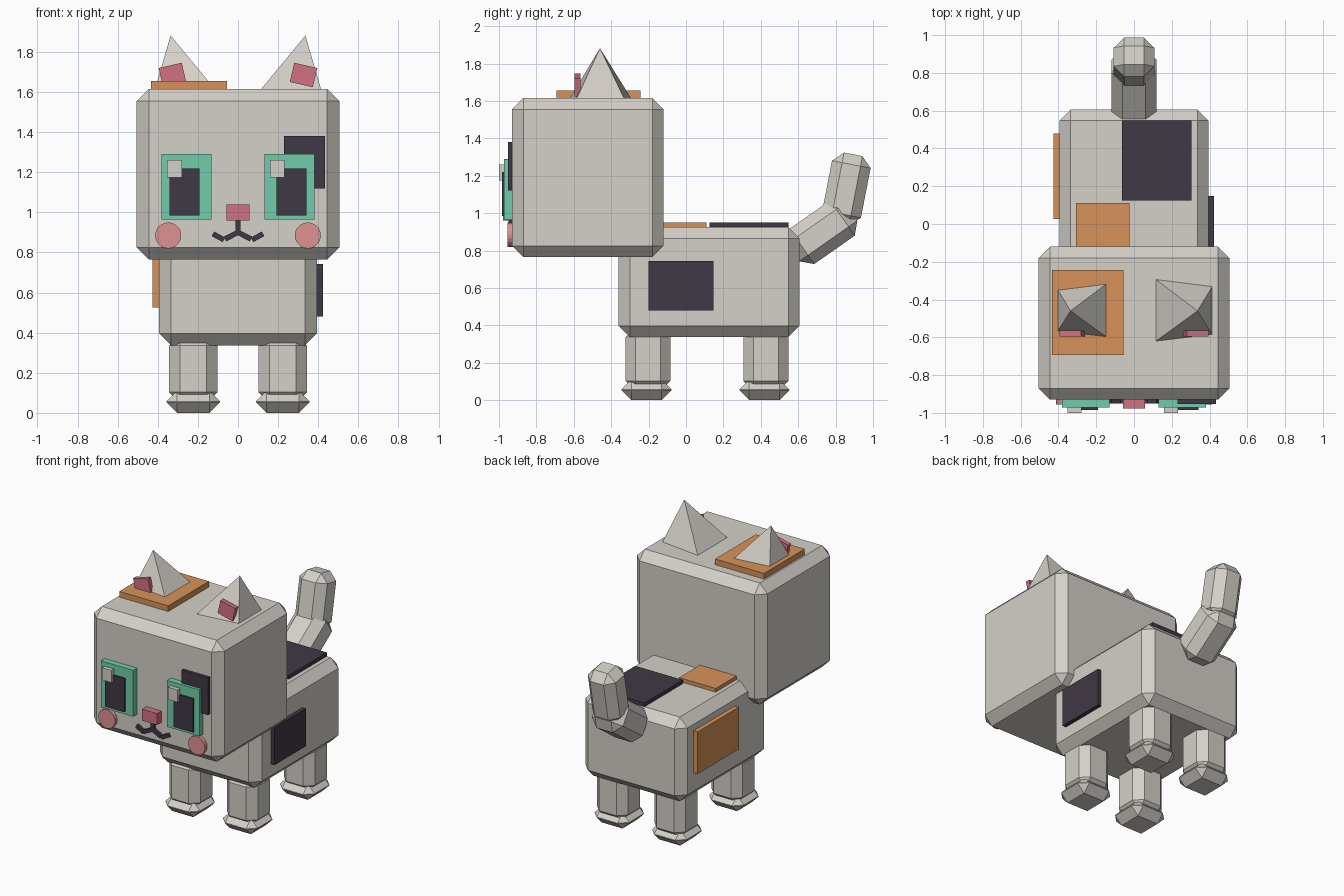
import bpy
import bmesh
from math import radians, atan2, hypot, pi
from mathutils import Matrix, Vector

cube = bpy.data.objects.get("Cube")
if cube:
    bpy.data.objects.remove(cube, do_unlink=True)


def material(name, rgb):
    mat = bpy.data.materials.new(name)
    mat.use_nodes = True
    color = (*rgb, 1)
    mat.diffuse_color = color
    mat.node_tree.nodes["Principled BSDF"].inputs["Base Color"].default_value = color
    return mat


FUR = material("pale_grey_fur", (0.66, 0.63, 0.58))
ORANGE = material("orange_patch", (0.68, 0.29, 0.10))
DARK = material("dark_plum", (0.051, 0.04, 0.06))
TEAL = material("teal_eye", (0.165, 0.61, 0.41))
PINK = material("pink", (0.64, 0.165, 0.23))
BLUSH = material("blush", (0.72, 0.29, 0.28))


def make_object(name, bm, mat):
    bmesh.ops.recalc_face_normals(bm, faces=bm.faces)
    mesh = bpy.data.meshes.new(name)
    bm.to_mesh(mesh)
    bm.free()
    mesh.materials.append(mat)
    obj = bpy.data.objects.new(name, mesh)
    bpy.context.collection.objects.link(obj)
    return obj


def box(name, center, size, mat, bevel=0, rot=(0, 0, 0)):
    """Box by centre and size, with optional one-step chamfer."""
    bm = bmesh.new()
    bmesh.ops.create_cube(bm, size=1, matrix=Matrix.Diagonal((*size, 1)))
    obj = make_object(name, bm, mat)
    obj.location = center
    obj.rotation_euler = [radians(a) for a in rot]
    if bevel:
        mod = obj.modifiers.new("chamfer", "BEVEL")
        mod.width = bevel
        mod.segments = 1
    return obj


def span(name, x, y, z, mat, bevel=0):
    """Box by its extent along each axis."""
    axes = (x, y, z)
    return box(name, [(a + b) / 2 for a, b in axes], [abs(b - a) for a, b in axes], mat, bevel)


# Head and body
span("head", (-0.505, 0.505), (-0.93, -0.12), (0.765, 1.615), FUR, 0.06)
span("body", (-0.395, 0.395), (-0.36, 0.607), (0.337, 0.925), FUR, 0.06)

# Legs and paws
for side, s in (("left", 1), ("right", -1)):
    for end, y in (("front", -0.203), ("back", 0.427)):
        box(f"{end}_{side}_leg", (s * 0.223, y, 0.22), (0.24, 0.24, 0.34), FUR, 0.053)
        box(f"{end}_{side}_paw", (s * 0.223, y - 0.008, 0.055), (0.268, 0.268, 0.11), FUR, 0.053)

# Tail
box("tail_base", (0, 0.728, 0.898), (0.24, 0.38, 0.23), FUR, 0.058, (35, 0, 0))
box("tail_tip", (0, 0.858, 1.128), (0.215, 0.21, 0.38), FUR, 0.055, (-11, 0, 0))

# Ears
for side, s in (("left", 1), ("right", -1)):
    bm = bmesh.new()
    z = 1.612
    base = [bm.verts.new((s * x, y, z)) for x, y in
            ((0.113, -0.622), (0.415, -0.585), (0.415, -0.33), (0.113, -0.292))]
    tip = bm.verts.new((s * 0.336, -0.46, 1.882))
    bm.faces.new(base)
    for i in range(4):
        bm.faces.new((base[i], base[(i + 1) % 4], tip))
    make_object(f"{side}_ear", bm, FUR)
    box(f"{side}_inner_ear", (s * 0.327, -0.58, 1.685), (0.118, 0.03, 0.098), PINK, 0, (0, s * 13, 0))

# Eyes
for side, s in (("left", 1), ("right", -1)):
    span(f"{side}_eye", (s * 0.131, s * 0.381), (-0.972, -0.92), (0.965, 1.29), TEAL)
    span(f"{side}_pupil", (s * 0.191, s * 0.341), (-0.984, -0.93), (0.985, 1.22), DARK)
    x = s * 0.256 - 0.06
    span(f"{side}_eye_glint", (x - 0.037, x + 0.037), (-1.0, -0.95), (1.174, 1.26), FUR)

    # Cheeks
    bm = bmesh.new()
    bmesh.ops.create_cone(bm, cap_ends=True, segments=20, radius1=0.065, radius2=0.065,
                          depth=0.04, matrix=Matrix.Rotation(pi / 2, 4, "X"))
    make_object(f"{side}_cheek", bm, BLUSH).location = (s * 0.348, -0.935, 0.885)

# Nose
span("nose", (-0.058, 0.058), (-0.978, -0.92), (0.96, 1.04), PINK)


# Mouth strokes
def stroke(name, a, b):
    a, b = Vector(a), Vector(b)
    d = b - a
    mid = (a + b) / 2
    box(name, (mid.x, -0.935, mid.y), (d.length, 0.03, 0.026), DARK, 0,
        (0, -atan2(d.y, d.x) * 180 / pi, 0))


stroke("mouth_stem", (0, 0.965), (0, 0.885))
for side, s in (("left", 1), ("right", -1)):
    stroke(f"{side}_mouth_inner", (0, 0.9), (s * 0.065, 0.867))
    stroke(f"{side}_mouth_outer", (s * 0.07, 0.863), (s * 0.125, 0.893))

# Coat patches
span("face_patch", (0.229, 0.433), (-0.952, -0.92), (1.12, 1.38), DARK)
span("crown_patch", (-0.434, -0.055), (-0.693, -0.243), (1.6, 1.655), ORANGE)
span("left_flank_patch", (0.38, 0.423), (-0.2, 0.147), (0.48, 0.743), DARK)
span("right_flank_patch", (-0.427, -0.38), (0.026, 0.48), (0.525, 0.82), ORANGE)
span("back_patch", (-0.063, 0.305), (0.125, 0.548), (0.9, 0.951), DARK)
span("shoulder_patch", (-0.307, -0.023), (-0.2, 0.11), (0.9, 0.951), ORANGE)
